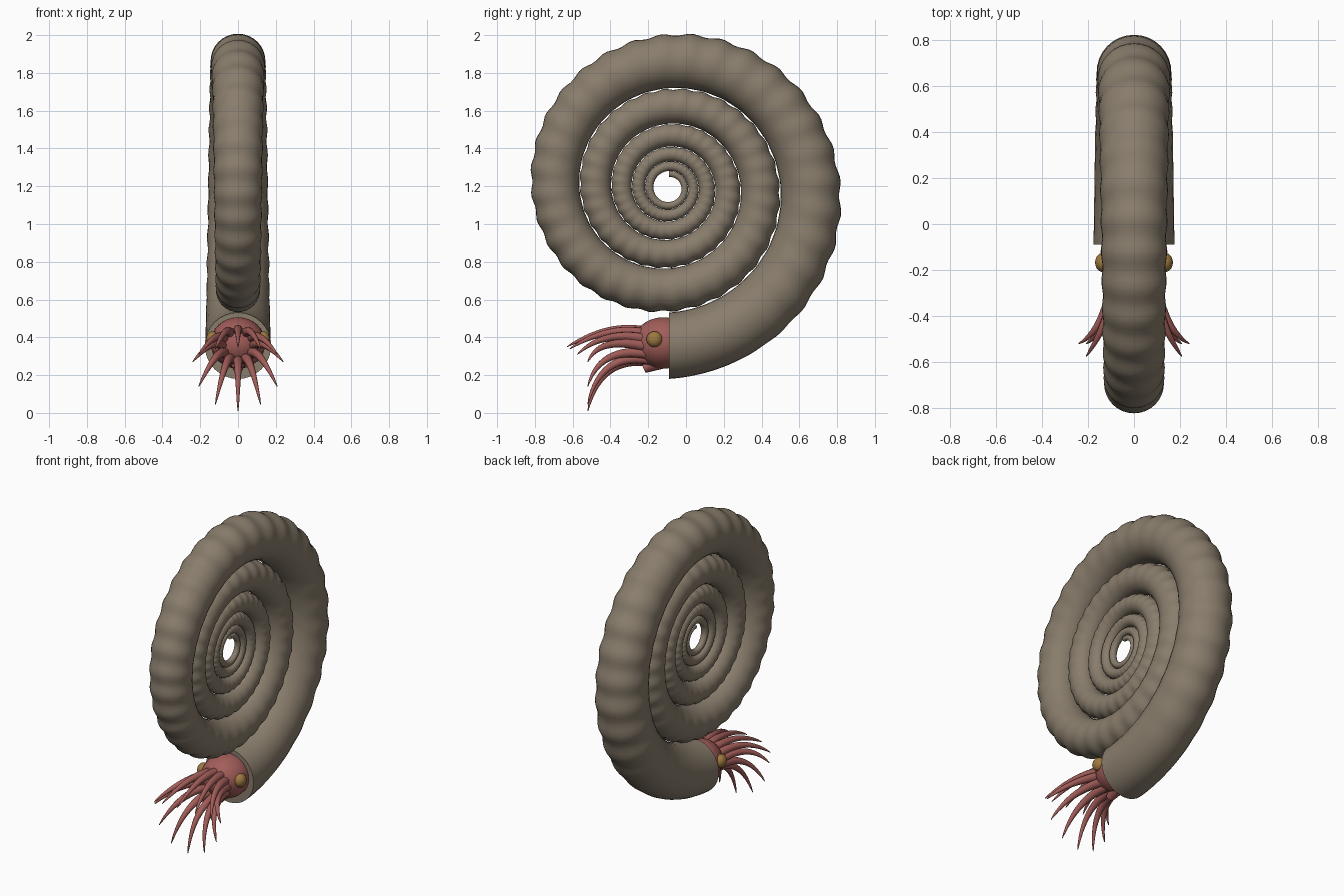
import bpy, bmesh
from math import sin, cos, pi, radians
from mathutils import Vector

cube = bpy.data.objects.get("Cube")
if cube:
    bpy.data.objects.remove(cube, do_unlink=True)


def material(name, rgb):
    m = bpy.data.materials.new(name)
    m.use_nodes = True
    m.diffuse_color = (*rgb, 1)
    bsdf = next(n for n in m.node_tree.nodes if n.type == 'BSDF_PRINCIPLED')
    bsdf.inputs["Base Color"].default_value = (*rgb, 1)
    bsdf.inputs["Roughness"].default_value = 0.7
    return m


SHELL = material("shell_taupe", (0.25, 0.205, 0.15))
SKIN = material("skin_red", (0.36, 0.11, 0.10))
GOLD = material("eye_gold", (0.34, 0.19, 0.05))


def finish(bm, name, mat):
    bmesh.ops.recalc_face_normals(bm, faces=bm.faces)
    mesh = bpy.data.meshes.new(name)
    bm.to_mesh(mesh)
    bm.free()
    mesh.materials.append(mat)
    ob = bpy.data.objects.new(name, mesh)
    bpy.context.collection.objects.link(ob)
    bpy.ops.object.select_all(action='DESELECT')
    bpy.context.view_layer.objects.active = ob
    ob.select_set(True)
    bpy.ops.object.shade_smooth_by_angle(angle=radians(50))
    return ob


def loft(name, rings, mat):
    """Skin a list of equal-sized closed rings and cap both ends."""
    bm = bmesh.new()
    loops = [[bm.verts.new(p) for p in ring] for ring in rings]
    n = len(loops[0])
    for a, b in zip(loops, loops[1:]):
        for i in range(n):
            j = (i + 1) % n
            bm.faces.new((a[i], a[j], b[j], b[i]))
    bm.faces.new(loops[0])
    bm.faces.new(loops[-1])
    return finish(bm, name, mat)


def ellipsoid(name, centre, radii, mat):
    bm = bmesh.new()
    bmesh.ops.create_uvsphere(bm, u_segments=24, v_segments=16, radius=1)
    bmesh.ops.scale(bm, vec=radii, verts=bm.verts)
    bmesh.ops.translate(bm, vec=centre, verts=bm.verts)
    return finish(bm, name, mat)


# Shell: logarithmic spiral tube, ribbed away from the mouth
CENTRE = Vector((0, -0.09, 1.19))
TURNS, RIBS, STEPS, SIDES = 5.5, 32, 6, 32
rings = []
for k in range(int(TURNS * RIBS * STEPS) + 1):
    t = k / (RIBS * STEPS)
    outer = 1.01 * 0.645 ** t
    tube = 0.174 * outer
    out = Vector((0, sin(2 * pi * t), -cos(2 * pi * t)))
    fade = min(1, max(0, (t - 0.06) / 0.12))
    wave = 0.008 * outer * fade * sin(2 * pi * RIBS * t)
    ring = []
    for i in range(SIDES):
        a = 2 * pi * i / SIDES
        r = tube + wave * (0.45 + 0.55 * cos(a))
        ring.append(CENTRE + out * (outer - tube + r * cos(a)) + Vector((r * sin(a), 0, 0)))
    rings.append(ring)
loft("spiral_shell", rings, SHELL)

# Head and eyes
ellipsoid("head", (0, -0.12, 0.37), (0.145, 0.16, 0.136), SKIN)
for side, label in ((1, "left"), (-1, "right")):
    ellipsoid(label + "_eye", (side * 0.135, -0.167, 0.39), (0.034, 0.042, 0.042), GOLD)

# Funnel under the head
bm = bmesh.new()
bmesh.ops.create_cone(bm, cap_ends=True, segments=16, radius1=0.05, radius2=0.025, depth=0.12)
funnel = finish(bm, "funnel", SKIN)
funnel.location = (0, -0.17, 0.26)
funnel.rotation_euler = (radians(115), 0, 0)


def tentacle(name, angle):
    """Tapered arm on a quadratic path that passes through its middle point."""
    s, down, up = sin(angle), max(0, cos(angle)), max(0, -cos(angle))
    base = Vector((0.075 * s, -0.2, 0.35 - 0.075 * cos(angle)))
    mid = Vector((0.14 * s, -0.41, 0.36 - 0.14 * down + 0.075 * up))
    tip = Vector((0.24 * s, -0.52 - 0.11 * up, 0.27 - 0.26 * down + 0.08 * up))
    ctrl = mid * 2 - (base + tip) / 2
    rings, steps, sides = [], 14, 10
    for k in range(steps + 1):
        t = k / steps
        p = base * (1 - t) ** 2 + ctrl * 2 * t * (1 - t) + tip * t * t
        d = ((ctrl - base) * (1 - t) + (tip - ctrl) * t).normalized()
        u = d.cross(Vector((cos(angle), 0, s))).normalized()
        v = d.cross(u)
        r = 0.027 * (1 - t) ** 0.7 + 0.002
        rings.append([p + (u * cos(2 * pi * i / sides) + v * sin(2 * pi * i / sides)) * r
                      for i in range(sides)])
    loft(name, rings, SKIN)


# Ring of twelve arms
for n in range(12):
    tentacle("tentacle_%02d" % (n + 1), 2 * pi * n / 12)
